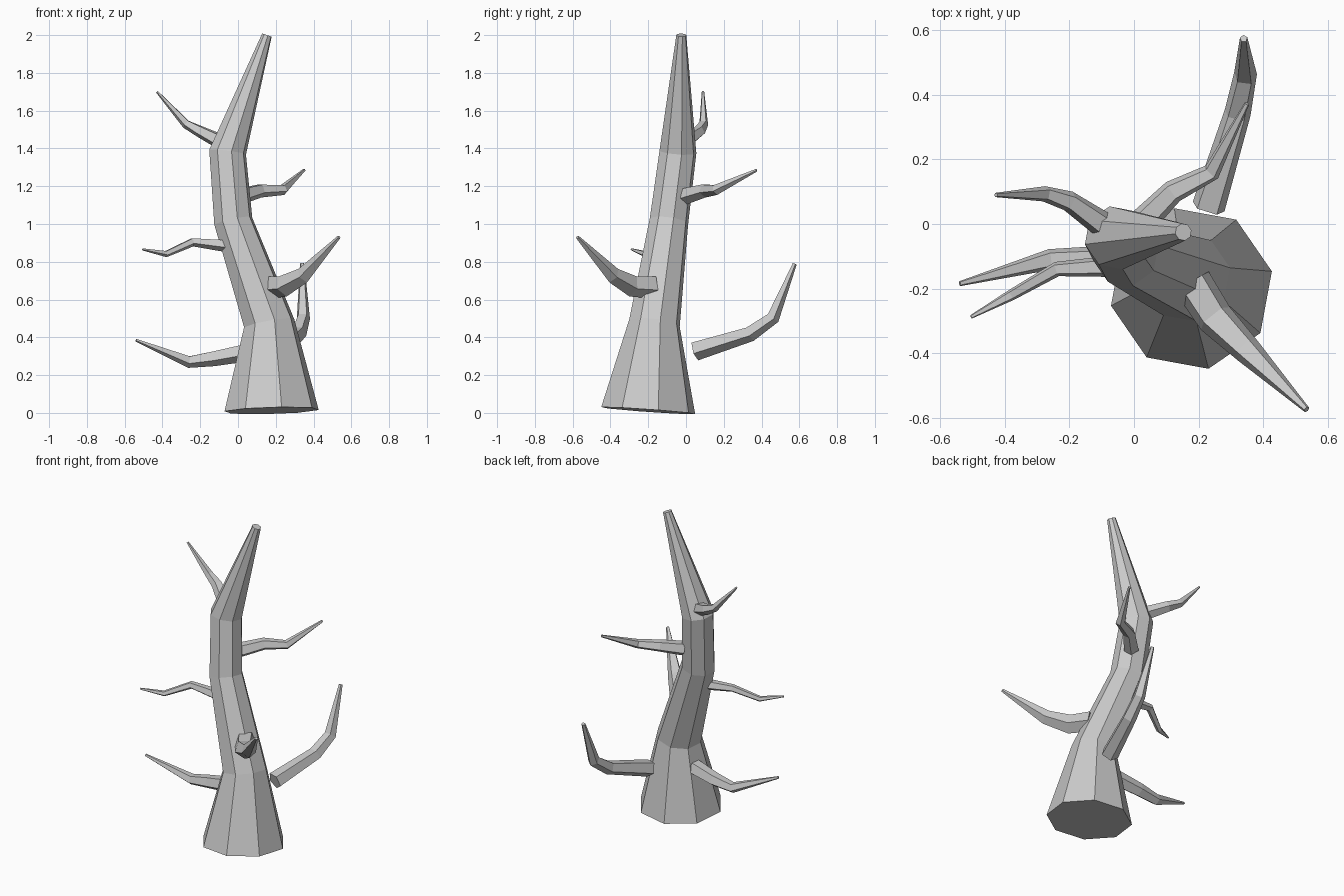
import bpy, bmesh, math
from mathutils import Vector


def tube(name, points, sides, ref, turn):
    """Faceted tapering limb through (x, y, z, radius) points, mitred at bends."""
    pos = [Vector(p[:3]) for p in points]
    dirs = [(b - a).normalized() for a, b in zip(pos, pos[1:])]
    bm = bmesh.new()
    rings = []
    for i, p in enumerate(points):
        t = (dirs[max(i - 1, 0)] + dirs[min(i, len(dirs) - 1)]).normalized()
        u = (Vector(ref) - t * t.dot(Vector(ref))).normalized()
        v = t.cross(u)
        ring = []
        for k in range(sides):
            a = math.radians(turn) + k * math.tau / sides
            ring.append(bm.verts.new(pos[i] + p[3] * (u * math.cos(a) + v * math.sin(a))))
        rings.append(ring)
    for lo, hi in zip(rings, rings[1:]):
        for k in range(sides):
            n = (k + 1) % sides
            bm.faces.new((lo[k], lo[n], hi[n], hi[k]))
    bm.faces.new(rings[0][::-1])
    bm.faces.new(rings[-1])
    mesh = bpy.data.meshes.new(name)
    bm.to_mesh(mesh)
    bm.free()
    obj = bpy.data.objects.new(name, mesh)
    bpy.context.collection.objects.link(obj)
    return obj


# Crooked eight-sided trunk
tube("trunk", [(0.178, -0.2, 0.012, 0.255), (0.165, -0.167, 0.475, 0.138),
               (-0.025, -0.09, 1.015, 0.105), (-0.055, -0.043, 1.38, 0.1),
               (0.153, -0.025, 2.0, 0.027)], 8, (1, 0, 0), 12)

# Bare five-sided branches, one edge facing down
branches = {
    "branch_low_left": [(0.03, -0.13, 0.32, 0.05), (-0.13, -0.11, 0.29, 0.043),
                        (-0.26, -0.11, 0.272, 0.034), (-0.54, -0.185, 0.385, 0.008)],
    "branch_front_right": [(0.18, -0.18, 0.67, 0.064), (0.25, -0.29, 0.675, 0.06),
                           (0.35, -0.39, 0.73, 0.045), (0.535, -0.575, 0.93, 0.01)],
    "branch_back": [(0.23, 0.05, 0.33, 0.054), (0.32, 0.34, 0.42, 0.043),
                    (0.345, 0.46, 0.505, 0.037), (0.34, 0.575, 0.79, 0.012)],
    "branch_mid_left": [(-0.05, -0.13, 0.885, 0.036), (-0.24, -0.14, 0.905, 0.024),
                        (-0.38, -0.22, 0.842, 0.018), (-0.505, -0.288, 0.866, 0.006)],
    "branch_mid_right": [(0.02, 0.0, 1.15, 0.046), (0.12, 0.1, 1.178, 0.038),
                         (0.24, 0.16, 1.182, 0.029), (0.35, 0.373, 1.285, 0.008)],
    "branch_high_left": [(-0.1, 0.0, 1.44, 0.042), (-0.2, 0.07, 1.49, 0.033),
                         (-0.275, 0.093, 1.53, 0.025), (-0.428, 0.09, 1.7, 0.007)],
}
for name, pts in branches.items():
    tube(name, pts, 5, (0, 0, -1), 0)
